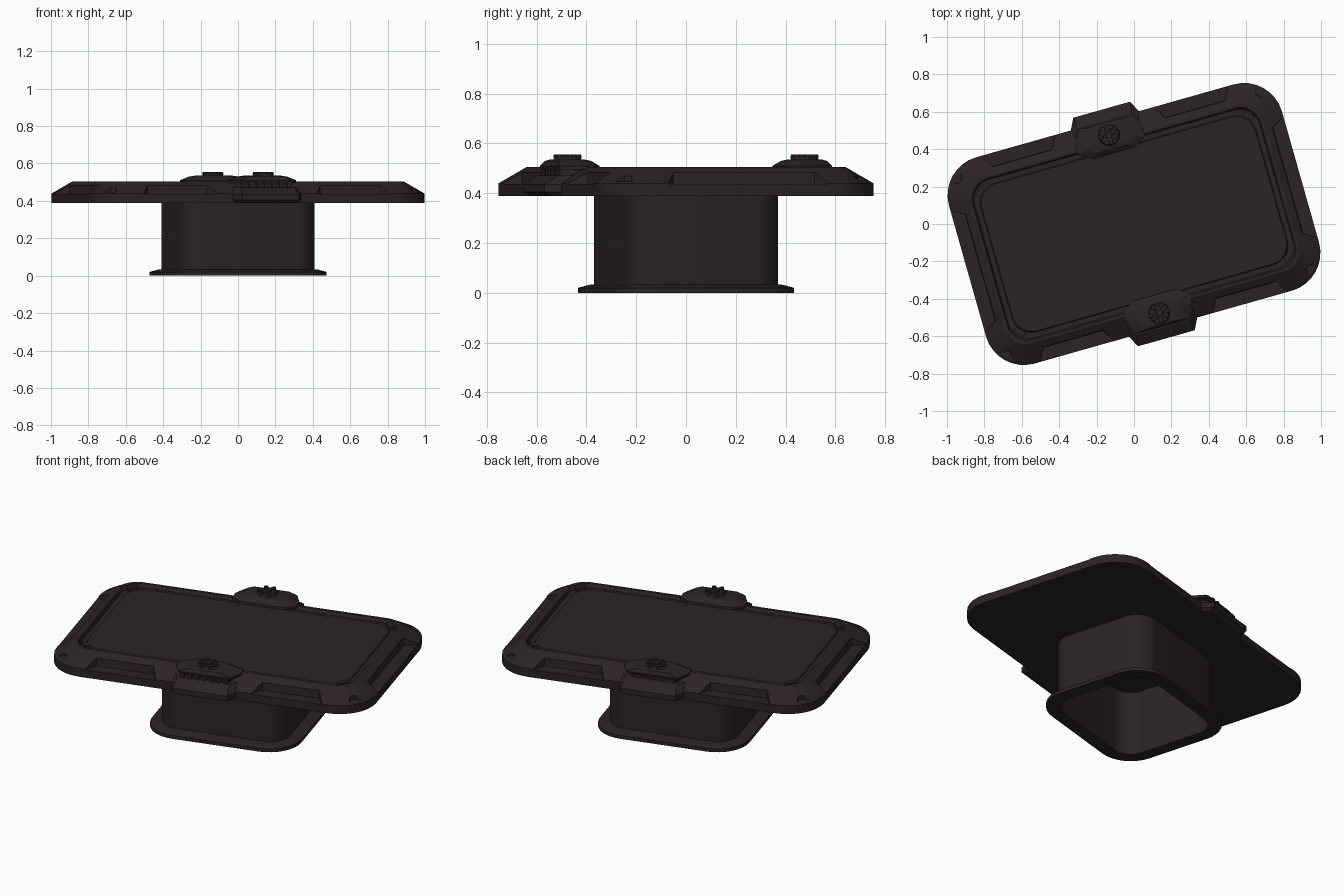
import bpy, bmesh, math
from mathutils import Matrix, Vector

if "Cube" in bpy.data.objects:
    bpy.data.objects.remove(bpy.data.objects["Cube"])

TURN = Matrix.Rotation(math.radians(15.8), 4, 'Z')
HALF = Matrix.Rotation(math.pi, 4, 'Z')

brown = bpy.data.materials.new("dark brown metal")
brown.use_nodes = True
COLOUR = (0.025, 0.017, 0.017, 1)
brown.diffuse_color = COLOUR
brown.node_tree.nodes["Principled BSDF"].inputs["Base Color"].default_value = COLOUR


def finish(name, bm, matrix=Matrix()):
    """Turn a bmesh into a shaded object set at the table's angle."""
    bmesh.ops.recalc_face_normals(bm, faces=bm.faces)
    bm.transform(TURN @ matrix)
    mesh = bpy.data.meshes.new(name)
    bm.to_mesh(mesh)
    bm.free()
    mesh.materials.append(brown)
    obj = bpy.data.objects.new(name, mesh)
    bpy.context.collection.objects.link(obj)
    return obj


def smooth(obj):
    bpy.ops.object.select_all(action='DESELECT')
    obj.select_set(True)
    bpy.context.view_layer.objects.active = obj
    bpy.ops.object.shade_smooth_by_angle(angle=math.radians(25))


def loft(bm, rings, cap=True):
    """Skin a list of equal-length point rings; close the ends or join them up."""
    loops = [[bm.verts.new(p) for p in ring] for ring in rings]
    pairs = list(zip(loops, loops[1:]))
    if cap:
        bm.faces.new(loops[0])
        bm.faces.new(loops[-1])
    else:
        pairs.append((loops[-1], loops[0]))
    for low, high in pairs:
        for i in range(len(low)):
            j = (i + 1) % len(low)
            bm.faces.new((low[i], low[j], high[j], high[i]))


def rounded(a, b, r, z, steps=8):
    """Rounded rectangle ring with half sizes a, b."""
    pts = []
    for k, (sx, sy) in enumerate(((1, 1), (-1, 1), (-1, -1), (1, -1))):
        for i in range(steps + 1):
            t = math.pi / 2 * (k + i / steps)
            pts.append((sx * (a - r) + r * math.cos(t), sy * (b - r) + r * math.sin(t), z))
    return pts


def box(bm, size, centre, turn=0):
    m = Matrix.Translation(centre) @ Matrix.Rotation(turn, 4, 'Z') @ Matrix.Diagonal((*size, 1))
    bmesh.ops.create_cube(bm, size=1, matrix=m)


# Table top: vertical edge, sloped shoulder, flat rim and sunken panel
A, B, R = 0.925, 0.573, 0.21
profile = [(0, 0.39), (0, 0.44), (0.11, 0.505), (0.125, 0.505), (0.133, 0.484),
           (0.160, 0.484), (0.165, 0.492)]
bm = bmesh.new()
loft(bm, [rounded(A - d, B - d, max(R - d, 0.11), z) for d, z in profile])
table = finish("table_top", bm)

# Pockets cut into the sloped shoulder
cut = bmesh.new()


def pocket(centre, angle, half, depth=0.07, floor=0.437):
    """Trapezoid notch; centre is on the outer edge, angle is the outward direction."""
    out = Vector((math.cos(angle), math.sin(angle), 0))
    side = Vector((-out.y, out.x, 0))
    base = Vector((*centre, 0))
    rings = []
    for z, grow in ((floor, 0), (0.6, -0.01)):
        plan = ((-depth, half - 0.045), (0.06, half + 0.03), (0.06, -half - 0.03), (-depth, 0.045 - half))
        rings.append([base + out * (o + grow) + side * s + Vector((0, 0, z)) for o, s in plan])
    loft(cut, rings)


for s in (1, -1):
    pocket((s * A, 0), 0 if s > 0 else math.pi, 0.34)
    for t in (1, -1):
        pocket((t * 0.48, s * B), s * math.pi / 2, 0.21)
        angle = math.atan2(s, t)
        pocket((t * (A - R) + R * math.cos(angle), s * (B - R) + R * math.sin(angle)),
               angle, 0.06, 0.05, 0.448)
cutter = finish("pocket_cutter", cut)
cutter.hide_render = True
mod = table.modifiers.new("pockets", 'BOOLEAN')
mod.operation = 'DIFFERENCE'
mod.solver = 'EXACT'
mod.object = cutter
bpy.context.view_layer.objects.active = table
bpy.ops.object.modifier_apply(modifier=mod.name)
bpy.data.objects.remove(cutter)
smooth(table)

# Small brackets in the panel corners
bm = bmesh.new()
for s in (1, -1):
    for t in (1, -1):
        box(bm, (0.06, 0.03, 0.02), (s * 0.745, t * 0.39, 0.495), -s * t * math.pi / 4)
finish("panel_corner_brackets", bm)

# Hollow pedestal with a flared foot
PA, PB, PR = 0.368, 0.31, 0.12
profile = [(0.012, 0.392), (0.012, 0), (-0.064, 0), (-0.064, 0.02), (-0.02, 0.032),
           (0, 0.034), (0, 0.392)]
bm = bmesh.new()
loft(bm, [rounded(PA - d, PB - d, PR - d, z) for d, z in profile], cap=False)
smooth(finish("pedestal", bm))


def tapered(bm, levels):
    """Stack of eight-sided plans: half width, outer y, inner y, corner cut, z."""
    rings = []
    for w, y0, y1, c, z in levels:
        half = [(w - c, y0), (w, y0 + 2 * c), (w, y1 - c), (w - 1.6 * c, y1)]
        rings.append([(x, y, z) for x, y in half] + [(-x, y, z) for x, y in reversed(half)])
    loft(bm, rings)


# Clips on the two long sides
for name, m in (("front", Matrix()), ("back", HALF)):
    bm = bmesh.new()
    tapered(bm, [(0.19, -0.605, -0.46, 0.035, 0.39), (0.195, -0.635, -0.46, 0.037, 0.405),
                 (0.195, -0.635, -0.46, 0.037, 0.435), (0.18, -0.575, -0.46, 0.03, 0.472)])
    tapered(bm, [(0.155, -0.545, -0.44, 0.025, 0.465), (0.155, -0.545, -0.44, 0.025, 0.51)])
    finish(name + "_clip_jaw", bm, m)

    bm = bmesh.new()
    tapered(bm, [(0.185, -0.565, -0.395, 0.04, 0.495), (0.185, -0.57, -0.395, 0.04, 0.51),
                 (0.13, -0.56, -0.42, 0.03, 0.53), (0.10, -0.55, -0.435, 0.03, 0.535)])
    finish(name + "_clip_plate", bm, m)

    # Round knob with a ring of studs
    bm = bmesh.new()
    centre = Vector((0, -0.495, 0))

    def disc(radius, z, height, offset=Vector(), sides=12):
        bmesh.ops.create_cone(bm, cap_ends=True, segments=sides, radius1=radius,
                              radius2=radius * 0.85, depth=height,
                              matrix=Matrix.Translation(centre + offset + Vector((0, 0, z))))

    disc(0.06, 0.539, 0.014)
    disc(0.022, 0.547, 0.014)
    for i in range(6):
        t = i * math.pi / 3
        disc(0.015, 0.547, 0.016, Vector((math.cos(t), math.sin(t), 0)) * 0.044, 8)
    finish(name + "_clip_knob", bm, m)

# Grip ribs under the front clip plate
bm = bmesh.new()
for i in range(7):
    box(bm, (0.022, 0.03, 0.03), ((i - 3) * 0.042, -0.55, 0.485))
finish("front_clip_ribs", bm)
